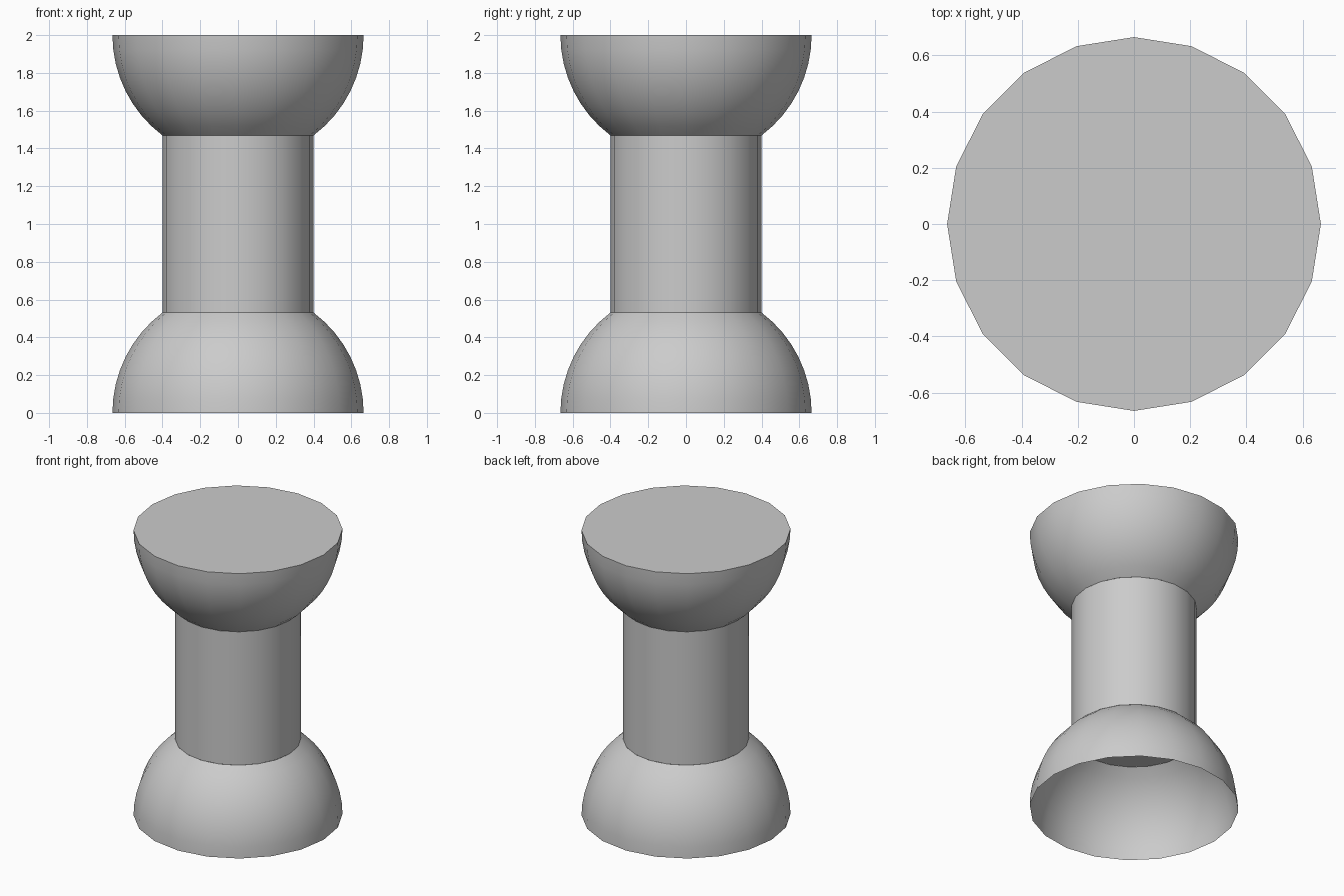
import bpy, math

if "Cube" in bpy.data.objects:
    bpy.data.objects.remove(bpy.data.objects["Cube"])

SIDES = 20
R = 0.665          # dome radius
NECK = 0.40        # column radius
NECK_Z = 0.532     # height where dome meets column
RINGS = 8


def lathe(name, profile, cap_start=False, cap_end=False):
    """Revolve (radius, z) points, listed bottom to top, about z."""
    verts = [(r * math.cos(2 * math.pi * i / SIDES),
              r * math.sin(2 * math.pi * i / SIDES), z)
             for r, z in profile for i in range(SIDES)]
    faces = []
    for k in range(len(profile) - 1):
        for i in range(SIDES):
            j = (i + 1) % SIDES
            a, b = k * SIDES, (k + 1) * SIDES
            faces.append((a + i, a + j, b + j, b + i))
    if cap_start:
        faces.append(tuple(reversed(range(SIDES))))
    if cap_end:
        last = (len(profile) - 1) * SIDES
        faces.append(tuple(range(last, last + SIDES)))
    mesh = bpy.data.meshes.new(name)
    mesh.from_pydata(verts, [], faces)
    obj = bpy.data.objects.new(name, mesh)
    bpy.context.collection.objects.link(obj)
    bpy.ops.object.select_all(action='DESELECT')
    obj.select_set(True)
    bpy.context.view_layer.objects.active = obj
    bpy.ops.object.shade_smooth_by_angle(angle=math.radians(30))
    return obj


# spherical arc from the equator up to the column
top_angle = math.atan2(NECK_Z, NECK)
arc = [(R * math.cos(top_angle * k / RINGS), R * math.sin(top_angle * k / RINGS))
       for k in range(RINGS + 1)]

# hollow base dome, open underneath
lathe("base_dome", arc)

# column with closed ends
lathe("column", [(NECK, NECK_Z), (NECK, 2 - NECK_Z)], True, True)

# upturned top bowl with a flat closed seat
lathe("top_bowl", [(r, 2 - z) for r, z in reversed(arc)], cap_end=True)
